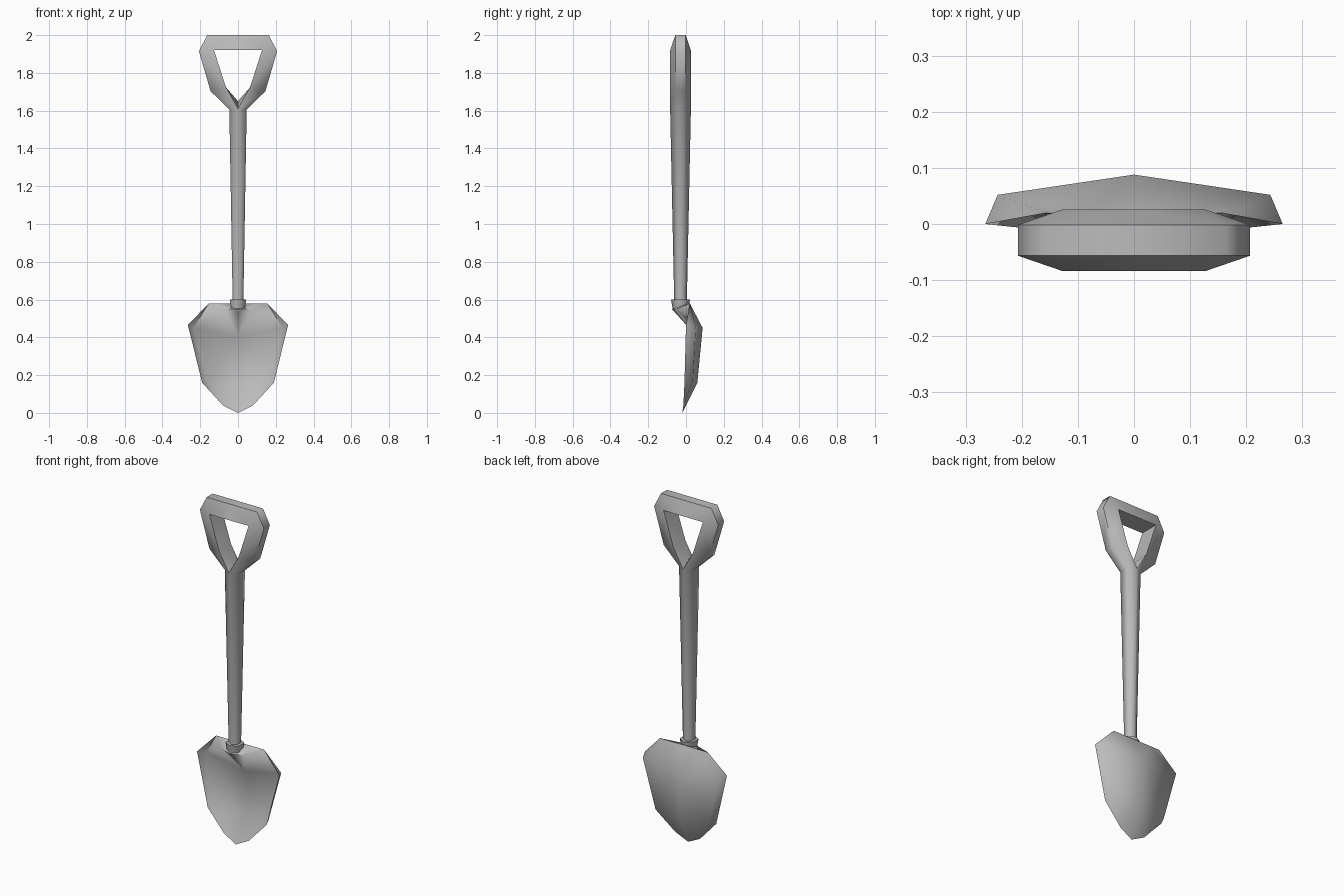
import bpy, bmesh, math
from mathutils import Vector

old = bpy.data.objects.get("Cube")
if old:
    bpy.data.objects.remove(old, do_unlink=True)

GREY = (0.5, 0.5, 0.5, 1)
mat = bpy.data.materials.new("plain grey")
mat.use_nodes = True
mat.diffuse_color = GREY
mat.node_tree.nodes["Principled BSDF"].inputs["Base Color"].default_value = GREY
MID_Y = -0.029


def finish(name, bm):
    """Turn a bmesh into a grey object, smooth except at hard corners."""
    bmesh.ops.recalc_face_normals(bm, faces=bm.faces)
    mesh = bpy.data.meshes.new(name)
    bm.to_mesh(mesh)
    bm.free()
    mesh.materials.append(mat)
    obj = bpy.data.objects.new(name, mesh)
    bpy.context.collection.objects.link(obj)
    bpy.ops.object.select_all(action='DESELECT')
    obj.select_set(True)
    bpy.context.view_layer.objects.active = obj
    bpy.ops.object.shade_smooth_by_angle(angle=math.radians(65))


def mirrored(name, faces):
    """Build faces given as corner points for the +x half and their mirror."""
    bm = bmesh.new()
    for sign in (1, -1):
        for face in faces:
            points = list(dict.fromkeys((p[0] * sign, p[1], p[2]) for p in face))
            if len(points) > 2:
                bm.faces.new([bm.verts.new(p) for p in points])
    bmesh.ops.remove_doubles(bm, verts=bm.verts, dist=0.0005)
    finish(name, bm)


def strip(row_a, row_b):
    return [(a0, a1, b1, b0) for a0, a1, b0, b1
            in zip(row_a, row_a[1:], row_b, row_b[1:])]


def section(outer, inner, r):
    """Half hexagon: narrow on the outside, wide on the inside."""
    (ox, oz), (ix, iz) = outer, inner
    return [(ix, MID_Y - r, iz), (ox, MID_Y - r / 2, oz),
            (ox, MID_Y + r / 2, oz), (ix, MID_Y + r, iz)]


# Tapered shaft that splits into the two arms of the grip
foot = section((0.028, 0.57), (0, 0.57), 0.033)
fork = section((0.046, 1.607), (0, 1.61), 0.055)
elbow = section((0.145, 1.703), (0.064, 1.724), 0.055)
shoulder = section((0.207, 1.915), (0.127, 1.92), 0.055)
corner = section((0.163, 2.0), (0.127, 1.92), 0.055)
bar = section((0, 2.0), (0, 1.92), 0.055)
chain = [foot, fork, elbow, shoulder, corner, bar]
faces = [f for a, b in zip(chain, chain[1:]) for f in strip(a, b)]
for a, b in ((elbow, shoulder), (corner, bar)):
    faces.append((a[0], a[-1], b[-1], b[0]))
crotch = (0, MID_Y, 1.65)
faces += [(fork[0], elbow[0], crotch), (elbow[0], elbow[-1], crotch),
          (elbow[-1], fork[-1], crotch)]
mirrored("shaft_and_grip", faces)

# Hexagonal collar
bm = bmesh.new()
bmesh.ops.create_cone(bm, cap_ends=True, segments=6, radius1=0.04, radius2=0.05, depth=0.06)
bmesh.ops.translate(bm, verts=bm.verts, vec=Vector((0, MID_Y, 0.57)))
finish("collar", bm)

# Dished blade: rim points shared by the front and back skins
step_end, wing, flank = (0.155, 0.02, 0.58), (0.265, 0, 0.465), (0.19, -0.008, 0.16)
tip_side, tip = (0.08, -0.014, 0.04), (0, -0.02, 0)
lip = [(0, -0.075, 0.55), (0.07, -0.05, 0.55), step_end]
back_top = [(0, 0.02, 0.58), (0.08, 0.02, 0.58), step_end]
front_rows = [[(0, 0.06, 0.40), (0.235, 0.045, 0.45), wing],
              [(0, 0.048, 0.16), (0.165, 0.03, 0.17), flank]]
back_rows = [[(0, 0.088, 0.45), (0.243, 0.052, 0.455), wing],
             [(0, 0.06, 0.16), (0.172, 0.036, 0.165), flank]]


def skin(top, rows):
    upper, lower = rows
    return [(top[0], top[1], upper[0]), (top[1], top[2], upper[1]),
            (top[1], upper[1], upper[0]), (top[2], wing, upper[1]),
            *strip(upper, lower),
            (lower[0], lower[1], tip_side, tip), (lower[1], flank, tip_side)]


mirrored("blade", skin(lip, front_rows) + skin(back_top, back_rows) + strip(lip, back_top))
